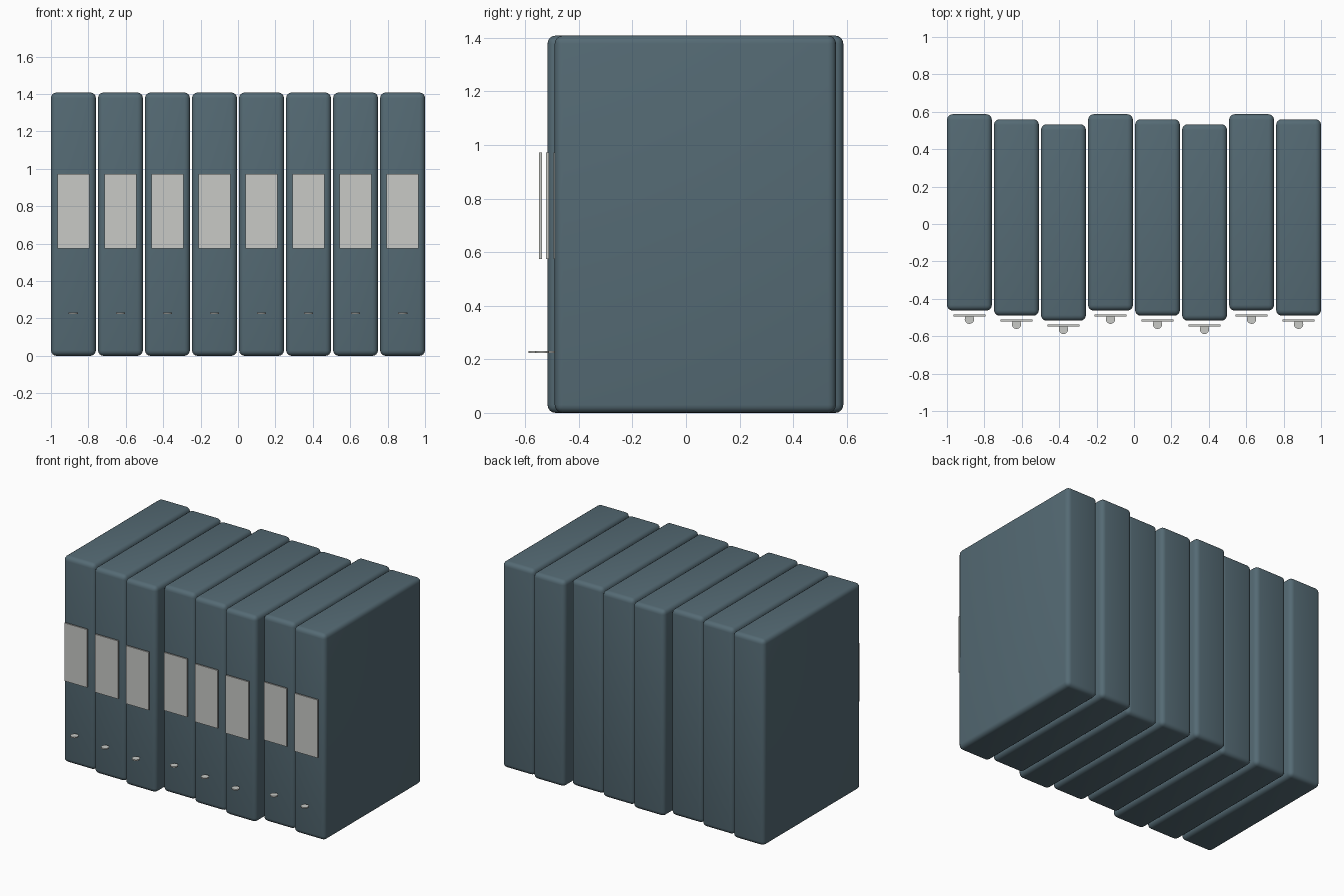
import bpy

cube = bpy.data.objects.get("Cube")
if cube:
    bpy.data.objects.remove(cube, do_unlink=True)


def make_material(name, rgb):
    mat = bpy.data.materials.new(name)
    mat.use_nodes = True
    colour = (*rgb, 1.0)
    mat.diffuse_color = colour
    mat.node_tree.nodes["Principled BSDF"].inputs["Base Color"].default_value = colour
    return mat


slate = make_material("slate_blue", (0.09, 0.145, 0.175))
paper = make_material("label_grey", (0.58, 0.59, 0.565))


def finish(name, mat, bevel=0.0, segments=1):
    obj = bpy.context.object
    obj.name = name
    obj.data.materials.append(mat)
    if bevel:
        mod = obj.modifiers.new("rounded_edges", "BEVEL")
        mod.width = bevel
        mod.segments = segments
        bpy.ops.object.modifier_apply(modifier=mod.name)
    bpy.ops.object.shade_smooth_by_angle(angle=0.7)
    return obj


def box(name, mat, size, centre, bevel=0.0, segments=1):
    bpy.ops.mesh.primitive_cube_add(size=1, location=centre)
    bpy.context.object.scale = size
    bpy.ops.object.transform_apply(location=False, rotation=False, scale=True)
    return finish(name, mat, bevel, segments)


COUNT = 8
WIDTH, DEPTH, HEIGHT = 0.24, 1.05, 1.408
PITCH = (2 - WIDTH) / (COUNT - 1)
STEP = 0.027

for i in range(COUNT):
    # Every third binder returns to the rearmost position
    x = -1 + WIDTH / 2 + i * PITCH
    front = -0.463 - STEP * (i % 3)
    n = i + 1

    # Rounded binder body
    box(f"binder_{n}", slate, (WIDTH, DEPTH, HEIGHT),
        (x, front + DEPTH / 2, HEIGHT / 2), 0.03, 4)

    # Spine label standing slightly off the front
    box(f"spine_label_{n}", paper, (0.172, 0.011, 0.396),
        (x, front - 0.0265, 0.773))

    # Thin finger disc near the foot of the spine
    bpy.ops.mesh.primitive_cylinder_add(vertices=20, radius=0.025, depth=0.008,
                                        location=(x, front - 0.046, 0.227))
    finish(f"finger_disc_{n}", paper)
